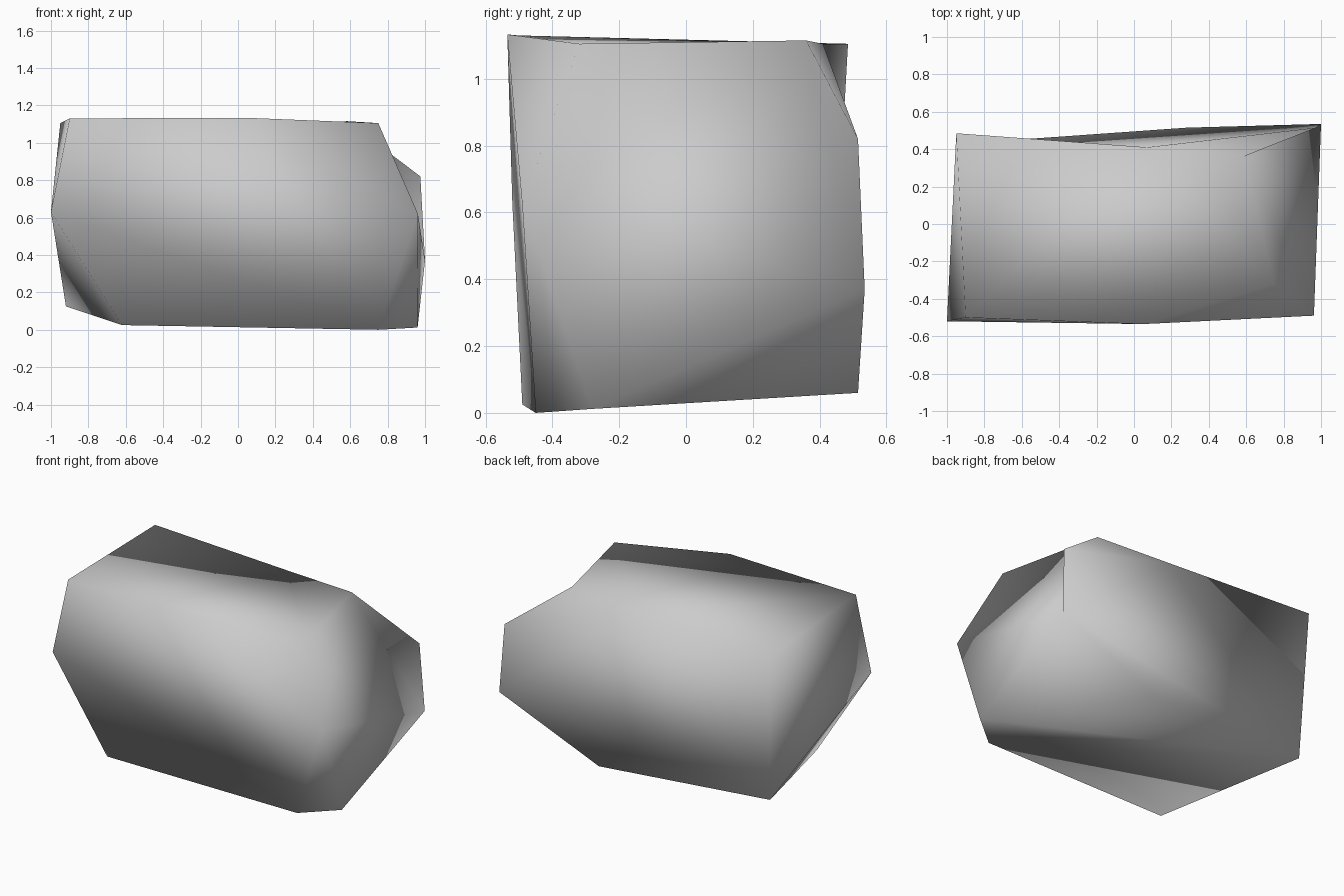
import bpy
import bmesh

old = bpy.data.objects.get("Cube")
if old:
    bpy.data.objects.remove(old, do_unlink=True)

# Stone colour
stone = bpy.data.materials.new("stone_grey")
stone.use_nodes = True
colour = (0.6, 0.6, 0.6, 1)
stone.diffuse_color = colour
stone.node_tree.nodes["Principled BSDF"].inputs["Base Color"].default_value = colour

# Corners of a rough block; chipped corners have two or three points
corners = {
    "top_back_low_x": (-0.95, 0.485, 1.105),
    "top_front_low_x": (-0.90, -0.50, 1.13),
    "chip_top_front": (0.05, -0.535, 1.133),
    "chip_top_side": (0.75, -0.32, 1.105),
    "chip_top_down": (0.962, -0.49, 0.62),
    "chip_back_top": (0.07, 0.41, 1.105),
    "chip_back_side": (0.585, 0.36, 1.115),
    "chip_back_down": (0.975, 0.515, 0.82),
    "foot_front": (0.75, -0.45, 0.0),
    "foot_side": (0.96, -0.28, 0.012),
    "heel_side": (1.0, 0.535, 0.37),
    "heel_back": (0.28, 0.515, 0.06),
    "toe_up": (-1.0, -0.52, 0.63),
    "toe_down": (-0.62, -0.49, 0.025),
    "base_back_low_x": (-0.92, 0.43, 0.125),
}

# Six broad sides, then the five chips
sides = [
    "top_back_low_x top_front_low_x chip_top_front chip_top_side chip_back_side chip_back_top",
    "top_front_low_x toe_up toe_down foot_front chip_top_down chip_top_front",
    "chip_top_side chip_top_down foot_side heel_side chip_back_down chip_back_side",
    "top_back_low_x chip_back_top chip_back_down heel_side heel_back base_back_low_x",
    "top_back_low_x base_back_low_x toe_up top_front_low_x",
    "toe_down base_back_low_x heel_back foot_side foot_front",
    "chip_top_front chip_top_down chip_top_side",
    "chip_back_top chip_back_side chip_back_down",
    "toe_up base_back_low_x toe_down",
    "foot_side heel_back heel_side",
    "chip_top_down foot_front foot_side",
]

bm = bmesh.new()
verts = {name: bm.verts.new(p) for name, p in corners.items()}
for side in sides:
    face = bm.faces.new([verts[name] for name in side.split()])
    face.smooth = True
bmesh.ops.recalc_face_normals(bm, faces=bm.faces)

mesh = bpy.data.meshes.new("stone_block")
bm.to_mesh(mesh)
bm.free()
mesh.materials.append(stone)
block = bpy.data.objects.new("stone_block", mesh)
bpy.context.collection.objects.link(block)
